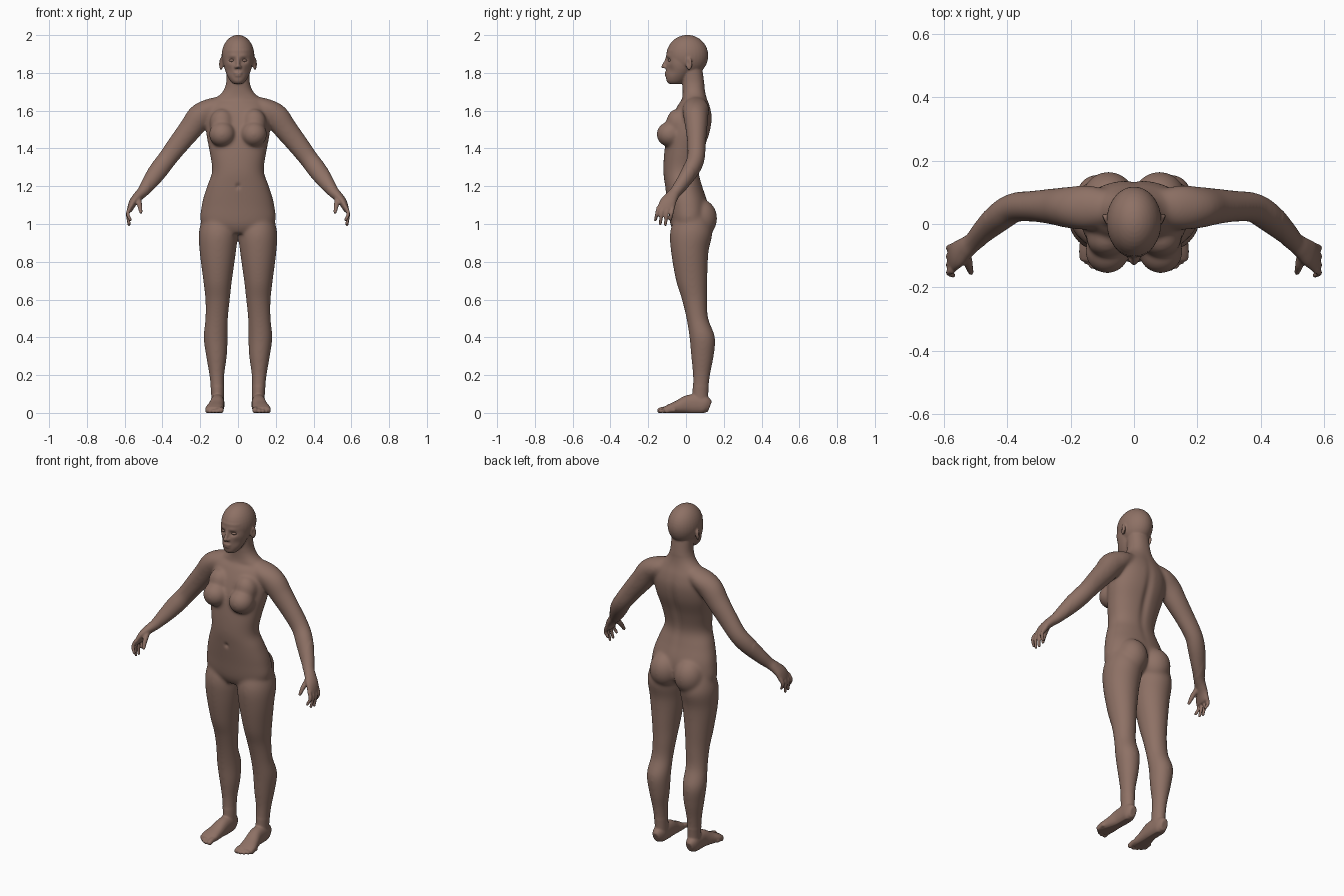
import bpy
import bmesh
import math
from mathutils import Vector, Matrix

cube = bpy.data.objects.get("Cube")
if cube:
    bpy.data.objects.remove(cube, do_unlink=True)

X, Y, Z = Vector((1, 0, 0)), Vector((0, 1, 0)), Vector((0, 0, 1))

skin = bpy.data.materials.new("brown skin")
skin.use_nodes = True
skin.diffuse_color = (0.27, 0.165, 0.13, 1)
bsdf = next(n for n in skin.node_tree.nodes if n.type == 'BSDF_PRINCIPLED')
bsdf.inputs["Base Color"].default_value = skin.diffuse_color
bsdf.inputs["Roughness"].default_value = 0.7


def spline(rows, steps=5):
    """Catmull-Rom interpolation of station rows."""
    pts = [rows[0]] + list(rows) + [rows[-1]]
    out = []
    for a, b, c, d in zip(pts, pts[1:], pts[2:], pts[3:]):
        for k in range(steps):
            t = k / steps
            out.append([q + t / 2 * (r - p + t * (2*p - 5*q + 4*r - s + t * (3*q - 3*r + s - p)))
                        for p, q, r, s in zip(a, b, c, d)])
    return out + [list(rows[-1])]


def loft(bm, rows, ref, normal=None, side=1, power=2, sides=32):
    """Closed tube through rows of (x, y, z, depth radius, radius along ref)."""
    st = spline(rows)
    centres = [Vector((r[0] * side, r[1], r[2])) for r in st]
    rings = []
    for i, c in enumerate(centres):
        t = normal or (centres[min(i + 1, len(st) - 1)] - centres[max(i - 1, 0)]).normalized()
        v = (ref - t * ref.dot(t)).normalized()
        u = t.cross(v)
        ring = []
        for k in range(sides):
            a = math.tau * k / sides
            cu, cv = (math.copysign(abs(f) ** (2 / power), f) for f in (math.cos(a), math.sin(a)))
            ring.append(bm.verts.new(c + u * cu * st[i][3] + v * cv * st[i][4]))
        rings.append(ring)
    for a, b in zip(rings, rings[1:]):
        for k in range(sides):
            bm.faces.new((a[k], a[k - 1], b[k - 1], b[k]))
    bm.faces.new(rings[0])
    bm.faces.new(rings[-1])


def blob(bm, centre, radii, side=1, turn=0):
    """Ellipsoid, optionally turned about z."""
    loc = Matrix.Translation((centre[0] * side, centre[1], centre[2]))
    m = loc @ Matrix.Rotation(turn * side, 4, 'Z') @ Matrix.Diagonal((*radii, 1))
    bmesh.ops.create_uvsphere(bm, u_segments=32, v_segments=20, radius=1, matrix=m)


def digit(bm, rows, side):
    """Round-tipped finger or toe from (x, y, z, radius) rows."""
    loft(bm, [(*r, r[3]) for r in rows], X, side=side, sides=14)
    blob(bm, rows[-1][:3], [rows[-1][3]] * 3, side)


def finish(ob):
    ob.data.materials.clear()
    ob.data.materials.append(skin)
    for p in ob.data.polygons:
        p.use_smooth = True


bm = bmesh.new()

# Torso and neck: y, z, depth radius, half width
torso = [(0, .95, .06, .07), (.015, 1, .098, .19), (.01, 1.1, .107, .192), (-.012, 1.2, .099, .164),
         (-.025, 1.28, .095, .137), (-.012, 1.38, .103, .15), (.013, 1.48, .113, .168),
         (.031, 1.56, .107, .168), (.04, 1.62, .088, .155), (.045, 1.665, .066, .118),
         (.042, 1.7, .06, .082), (.038, 1.75, .058, .062), (.03, 1.83, .055, .06)]
loft(bm, [(0, *r) for r in torso], X, Z, power=2.2, sides=48)

# Head: cranium, face, nose, lips
blob(bm, (0, .007, 1.891), (.087, .111, .11))
face = [(-.06, 1.742, .032, .026), (-.052, 1.76, .052, .043), (-.037, 1.8, .069, .064),
        (-.02, 1.85, .085, .077), (-.004, 1.92, .098, .078)]
loft(bm, [(0, *r) for r in face], X, Z, power=2.1)
digit(bm, [(0, -.098, 1.882, .009), (0, -.109, 1.855, .01), (0, -.12, 1.834, .011)], 1)
blob(bm, (0, -.104, 1.799), (.024, .01, .006))
blob(bm, (0, -.102, 1.786), (.021, .01, .007))

leg = [(.1, .03, 1.06, .08, .08), (.104, .028, .96, .112, .103), (.107, .02, .85, .099, .096),
       (.108, .03, .7, .083, .076), (.108, .045, .6, .067, .065), (.113, .06, .5, .058, .06),
       (.118, .086, .4, .068, .064), (.114, .087, .3, .06, .055), (.112, .082, .2, .046, .04),
       (.108, .076, .1, .042, .034), (.108, .076, .03, .045, .034)]
arm = [(.06, .05, 1.64, .04, .05), (.14, .052, 1.612, .055, .07), (.2, .052, 1.57, .068, .066),
       (.25, .055, 1.505, .063, .058), (.31, .056, 1.43, .057, .05), (.375, .052, 1.345, .051, .047),
       (.42, .025, 1.285, .051, .046), (.47, -.02, 1.215, .041, .037), (.505, -.055, 1.17, .03, .031),
       (.53, -.075, 1.145, .026, .035), (.555, -.095, 1.115, .022, .043),
       (.571, -.107, 1.08, .016, .045), (.574, -.108, 1.065, .01, .038)]
foot = [(.11, .126, .033, .03, .02), (.11, .1, .042, .047, .034), (.109, .06, .046, .052, .037),
        (.11, .01, .044, .05, .038), (.117, -.04, .031, .036, .043), (.124, -.085, .021, .026, .049),
        (.126, -.118, .014, .016, .044)]

for s in (1, -1):
    loft(bm, leg, X, Z, side=s)
    loft(bm, arm, Y, side=s)
    loft(bm, foot, X, side=s, power=2.3)
    # Chest, hips and ears
    blob(bm, (.084, -.086, 1.475), (.07, .07, .067), s)
    blob(bm, (.085, -.045, 1.535), (.065, .06, .075), s)
    blob(bm, (.08, .076, 1.03), (.086, .089, .102), s)
    blob(bm, (.09, .016, 1.848), (.009, .019, .034), s, turn=-.35)
    blob(bm, (.011, -.111, 1.831), (.009, .01, .008), s)
    # Fingers and thumb
    tips = [(.57, -.162, 1.022), (.576, -.137, 1), (.577, -.109, .997), (.571, -.082, 1.024)]
    for i, tip in enumerate(tips):
        y = -.145 + .025 * i
        digit(bm, [(.57, y, 1.09, .011), (.584, (y + tip[1]) / 2, 1.055, .01), (*tip, .0085)], s)
    digit(bm, [(.53, -.08, 1.145, .016), (.522, -.125, 1.105, .014), (.514, -.152, 1.063, .0095)], s)
    # Toes, big to little
    for x, y, r in [(.09, -.138, .015), (.113, -.139, .011), (.132, -.131, .0105),
                    (.149, -.118, .01), (.164, -.102, .0095)]:
        digit(bm, [(x, y + .045, r + .004, r), (x, y + .02, r + .004, r), (x, y, r - .002, r)], s)

bmesh.ops.recalc_face_normals(bm, faces=bm.faces)
mesh = bpy.data.meshes.new("body")
bm.to_mesh(mesh)
bm.free()
body = bpy.data.objects.new("body", mesh)
bpy.context.collection.objects.link(body)

# Fuse all parts into one skin
fuse = body.modifiers.new("fuse", 'REMESH')
fuse.mode = 'VOXEL'
fuse.voxel_size = .005
graph = bpy.context.evaluated_depsgraph_get()
fused = bpy.data.meshes.new_from_object(body.evaluated_get(graph))
body.modifiers.clear()
body.data = fused
bpy.data.meshes.remove(mesh)
fused.name = "body"

# Blend the joins: strongly on the trunk and limbs, lightly on head, hands and feet
bm = bmesh.new()
bm.from_mesh(fused)
trunk = [v for v in bm.verts if .14 < v.co.z < 1.73 and abs(v.co.x) < .47]


def relax(verts, times):
    for _ in range(times):
        bmesh.ops.smooth_vert(bm, verts=verts, factor=.5,
                              use_axis_x=True, use_axis_y=True, use_axis_z=True)


relax(trunk, 26)

# Soft dents and swells: centre, reach, push (mirrored in x)
dents = [((.033, -.1, 1.866), (.018, .03, .012), (0, .013, 0)),      # eye sockets
         ((.03, -.1, 1.89), (.022, .03, .009), (0, -.004, 0)),       # brows
         ((.05, -.08, 1.815), (.02, .04, .025), (-.004, .004, 0)),   # cheeks
         ((.1, .01, 1.852), (.012, .01, .016), (-.007, 0, 0)),       # ear hollows
         ((0, .12, 1.4), (.022, .08, .17), (0, -.006, 0)),           # spine
         ((0, -.115, 1.2), (.011, .04, .013), (0, .005, 0)),         # navel
         ((.07, -.03, 1.655), (.05, .04, .014), (0, .004, 0))]       # collar bones
for v in bm.verts:
    for side in (1, -1):
        for c, reach, push in dents:
            d = sum(((p - q) / r) ** 2 for p, q, r in zip((v.co.x * side, v.co.y, v.co.z), c, reach))
            if d < 6:
                v.co += Vector((push[0] * side, push[1], push[2])) * math.exp(-d)

relax(bm.verts, 3)
# Flat soles
for v in bm.verts:
    v.co.z = max(v.co.z, 0)
bm.to_mesh(fused)
bm.free()
finish(body)

# Eyes
for name, s in (("left_eye", 1), ("right_eye", -1)):
    bm = bmesh.new()
    blob(bm, (.032, -.083, 1.866), (.015, .012, .008), s)
    eye = bpy.data.objects.new(name, bpy.data.meshes.new(name))
    bm.to_mesh(eye.data)
    bm.free()
    bpy.context.collection.objects.link(eye)
    finish(eye)
